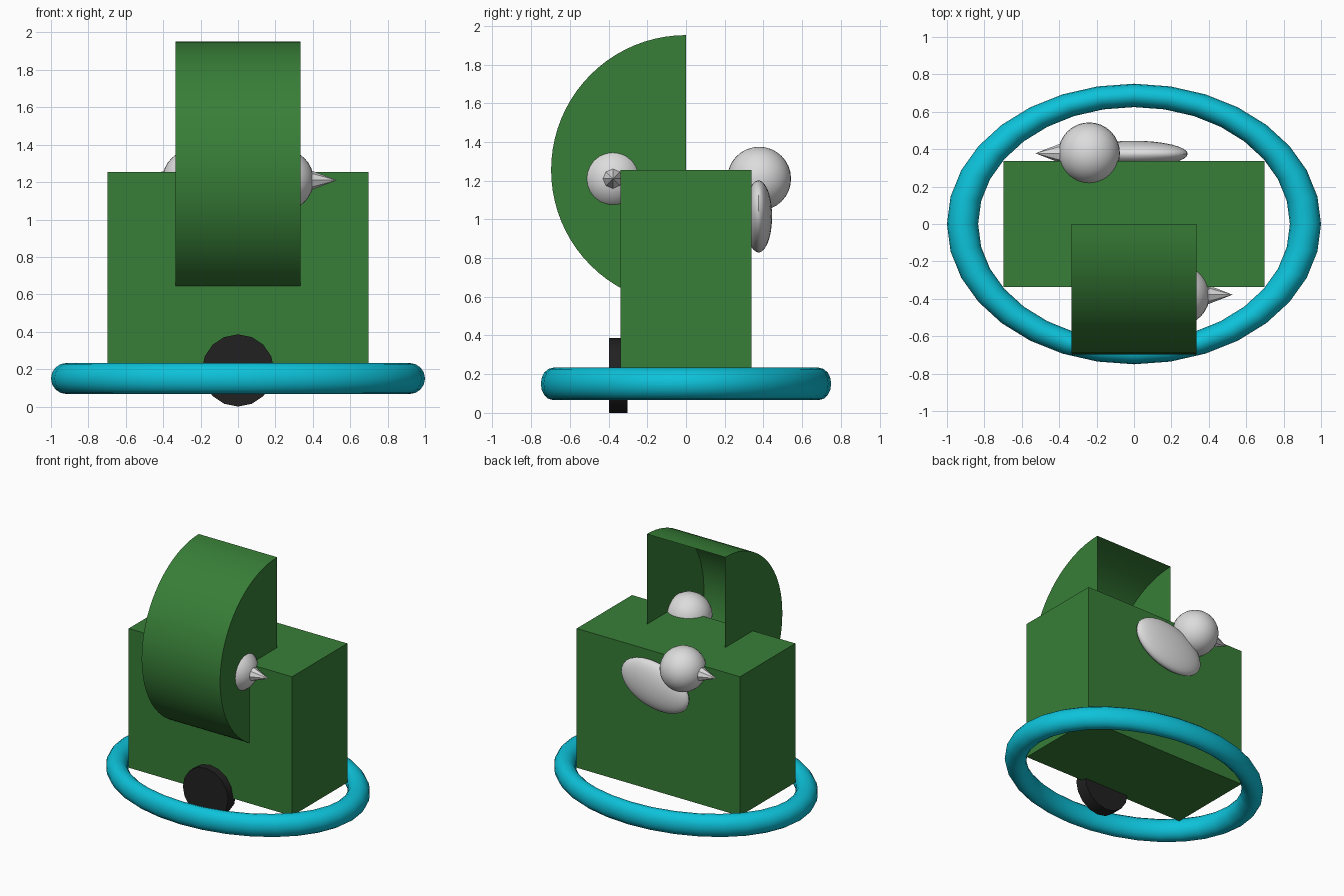
import bpy, bmesh
from math import pi, sin, cos, radians
from mathutils import Matrix, Vector

cube = bpy.data.objects.get("Cube")
if cube:
    bpy.data.objects.remove(cube, do_unlink=True)


def material(name, rgb):
    m = bpy.data.materials.new(name)
    m.use_nodes = True
    m.diffuse_color = (*rgb, 1)
    m.node_tree.nodes["Principled BSDF"].inputs["Base Color"].default_value = (*rgb, 1)
    return m


green = material("green", (0.039, 0.21, 0.039))
cyan = material("cyan", (0.004, 0.54, 0.70))
white = material("soft white", (0.72, 0.72, 0.72))
black = material("near black", (0.015, 0.015, 0.015))


def finish(name, bm, mat, smooth=True):
    bmesh.ops.recalc_face_normals(bm, faces=bm.faces)
    mesh = bpy.data.meshes.new(name)
    bm.to_mesh(mesh)
    bm.free()
    mesh.materials.append(mat)
    ob = bpy.data.objects.new(name, mesh)
    bpy.context.collection.objects.link(ob)
    if smooth:
        bpy.ops.object.select_all(action='DESELECT')
        ob.select_set(True)
        bpy.context.view_layer.objects.active = ob
        bpy.ops.object.shade_smooth_by_angle(angle=radians(35))
    return ob


def ellipsoid(name, centre, radii, tilt, turn):
    bm = bmesh.new()
    mat = (turn @ Matrix.Translation(centre) @ Matrix.Rotation(tilt, 4, 'Y')
           @ Matrix.Diagonal((*radii, 1)))
    bmesh.ops.create_uvsphere(bm, u_segments=32, v_segments=16, radius=1, matrix=mat)
    return finish(name, bm, white)


# Main box
bm = bmesh.new()
bmesh.ops.create_cube(bm, size=1, matrix=Matrix.Translation((0, 0, 0.717))
                      @ Matrix.Diagonal((1.395, 0.675, 1.075, 1)))
finish("body_box", bm, green, False)

# Hollow half-drum hood, open toward the back
bm = bmesh.new()
half_width, radius, steps = 0.335, 0.697, 40
rims = []
for x in (-half_width, half_width):
    rim = []
    for i in range(steps + 1):
        a = pi / 2 + pi * i / steps
        rim.append(bm.verts.new((x, radius * cos(a), 1.255 + radius * sin(a))))
    rims.append(rim)
    bm.faces.new(rim)
for i in range(steps):
    bm.faces.new((rims[0][i], rims[0][i + 1], rims[1][i + 1], rims[1][i]))
finish("hood", bm, green)

# Oval ring around the base
bm = bmesh.new()
major, minor, around, section = 0.9167, 0.0833, 32, 16
loops = []
for i in range(around):
    a = 2 * pi * i / around
    loop = []
    for j in range(section):
        b = 2 * pi * j / section
        r = major + minor * cos(b)
        loop.append(bm.verts.new((r * cos(a), 0.75 * r * sin(a), 0.15 + minor * sin(b))))
    loops.append(loop)
for i in range(around):
    p, q = loops[i], loops[(i + 1) % around]
    for j in range(section):
        k = (j + 1) % section
        bm.faces.new((p[j], q[j], q[k], p[k]))
finish("base_ring", bm, cyan)

# Front wheel
bm = bmesh.new()
bmesh.ops.create_cone(bm, cap_ends=True, segments=16, radius1=0.193, radius2=0.193,
                      depth=0.096, matrix=Matrix.Translation((0, -0.349, 0.193))
                      @ Matrix.Rotation(pi / 2, 4, 'X'))
finish("front_wheel", bm, black)

# Two birds, one at the back and one turned half around at the front
for side, angle in (("back", 0), ("front", pi)):
    turn = Matrix.Rotation(angle, 4, 'Z')
    ellipsoid(side + "_bird_body", Vector((0, 0.375, 1.015)),
              (0.293, 0.07, 0.177), radians(-14), turn)
    ellipsoid(side + "_bird_head", Vector((-0.24, 0.378, 1.21)),
              (0.165, 0.165, 0.165), 0, turn)
    bm = bmesh.new()
    bmesh.ops.create_cone(bm, cap_ends=True, segments=8, radius1=0.06, radius2=0,
                          depth=0.155, matrix=turn @ Matrix.Translation((-0.45, 0.378, 1.21))
                          @ Matrix.Rotation(-pi / 2, 4, 'Y'))
    finish(side + "_bird_beak", bm, white)
